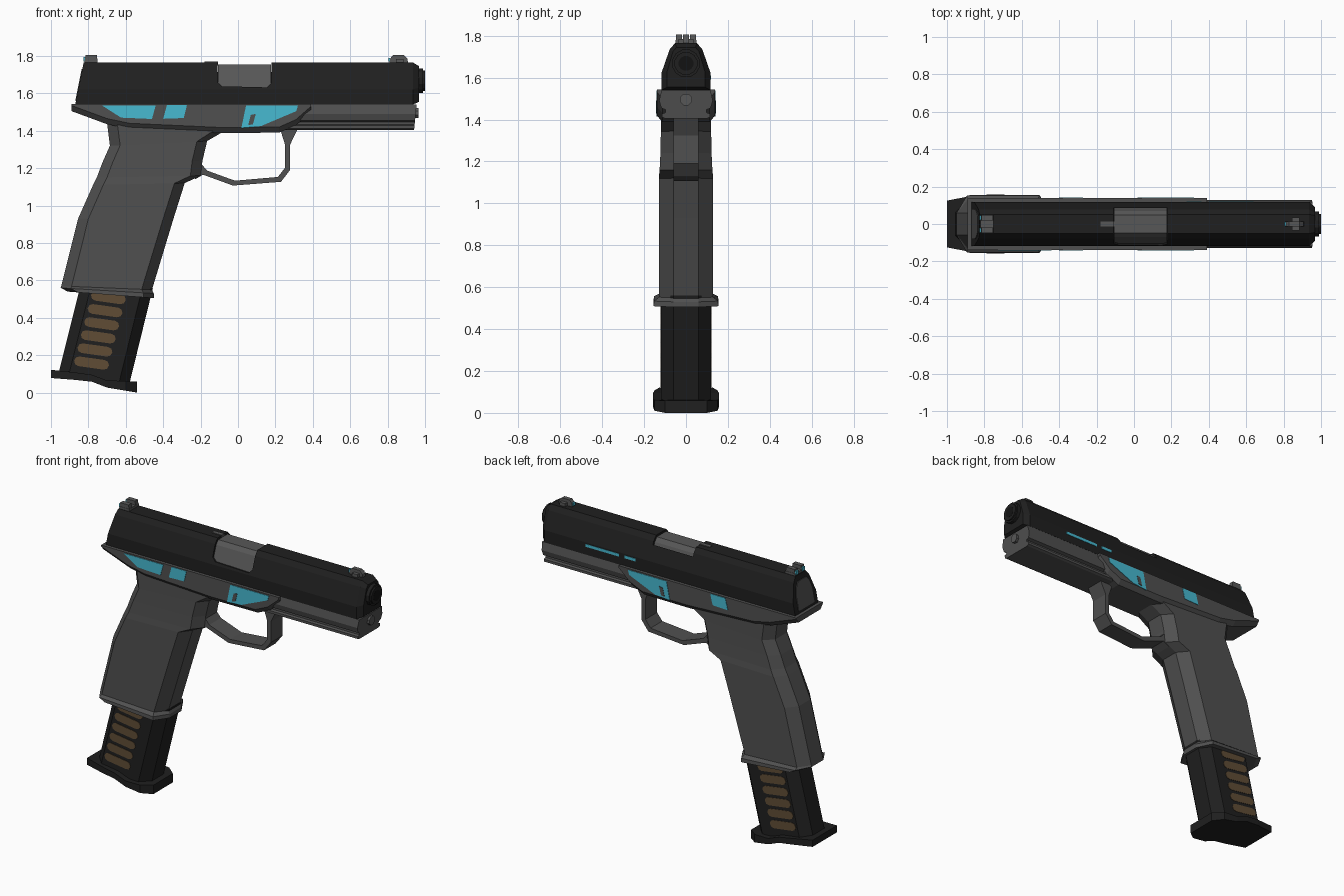
import bpy, bmesh, math


def material(name, r, g, b):
    m = bpy.data.materials.new(name)
    m.diffuse_color = (r, g, b, 1)
    return m


GRAY = material("frame gray", 0.08, 0.08, 0.08)
STEEL = material("steel gray", 0.095, 0.095, 0.095)
BLACK = material("slide black", 0.014, 0.014, 0.014)
DARK = material("bore black", 0.006, 0.006, 0.006)
TEAL = material("teal", 0.063, 0.49, 0.64)
BRASS = material("dull brass", 0.115, 0.073, 0.036)


def loft(name, rings, mat):
    """Skin a list of equal-length point rings and cap both ends."""
    bm = bmesh.new()
    vs = [[bm.verts.new(p) for p in ring] for ring in rings]
    n = len(vs[0])
    for a, b in zip(vs, vs[1:]):
        for i in range(n):
            bm.faces.new((a[i], a[(i + 1) % n], b[(i + 1) % n], b[i]))
    bm.faces.new(vs[0])
    bm.faces.new(vs[-1])
    bmesh.ops.recalc_face_normals(bm, faces=bm.faces)
    me = bpy.data.meshes.new(name)
    bm.to_mesh(me)
    bm.free()
    me.materials.append(mat)
    ob = bpy.data.objects.new(name, me)
    bpy.context.collection.objects.link(ob)
    return ob


def prism(name, profile, y0, y1, mat):
    return loft(name, [[(x, y, z) for x, z in profile] for y in (y0, y1)], mat)


def box(name, x0, x1, y0, y1, z0, z1, mat):
    return prism(name, [(x0, z0), (x1, z0), (x1, z1), (x0, z1)], y0, y1, mat)


def tube(name, x0, x1, z, r, n, mat):
    c = [(r * math.cos((i + .5) * math.tau / n), z + r * math.sin((i + .5) * math.tau / n)) for i in range(n)]
    return loft(name, [[(x, y, h) for y, h in c] for x in (x0, x1)], mat)


def cross(x, half, shear=0.0):
    """Mirrored y-z section at x; half runs bottom to top on +y."""
    full = half + [(-y, z) for y, z in reversed(half)]
    return [(x + shear * (z - 1.54), y, z) for y, z in full]


def octagon(xb, xf, zb, zf, hw, cy=0.06, cx=0.055):
    """Chamfered plan section, tilted from the back height to the front one."""
    half = [(xf, cy), (xf - cx, hw), (xb + cx, hw), (xb, cy)]
    full = half + [(x, -y) for x, y in reversed(half)]
    return [(x, y, zb + (zf - zb) * (x - xb) / (xf - xb)) for x, y in full]


# Slide with ejection port cut
sec = [(0.118, 1.54), (0.118, 1.62), (0.078, 1.735), (0.052, 1.765)]
nose = [(0.09, 1.555), (0.09, 1.63), (0.062, 1.725), (0.045, 1.745)]
slide = loft("slide", [cross(-0.87, sec, 0.2), cross(0.935, sec), cross(0.968, nose)], BLACK)
port = [(-0.11, 1.9), (-0.11, 1.66), (-0.085, 1.638), (0.155, 1.632), (0.178, 1.655), (0.178, 1.9)]
cutter = prism("port_cutter", port, -0.2, 0.085, BLACK)
cutter.hide_render = True
cutter.hide_viewport = True
mod = slide.modifiers.new("port", "BOOLEAN")
mod.operation = "DIFFERENCE"
mod.object = cutter
mod.solver = "EXACT"
chamber = [(0.108, 1.60), (0.106, 1.63), (0.07, 1.728), (0.048, 1.753)]
loft("chamber", [cross(-0.108, chamber), cross(0.176, chamber)], STEEL)
box("loaded_indicator", -0.18, -0.108, -0.013, 0.013, 1.75, 1.769, STEEL)
plate = [(0.08, 1.56), (0.08, 1.65), (0.065, 1.70), (0.04, 1.73)]
loft("slide_back_plate", [cross(-0.874, plate, 0.2), cross(-0.86, plate, 0.2)], GRAY)

# Barrel and guide rod
tube("muzzle", 0.94, 0.99, 1.668, 0.068, 12, BLACK)
tube("muzzle_crown", 0.98, 1.0, 1.668, 0.056, 12, BLACK)
tube("bore", 0.99, 1.001, 1.668, 0.036, 12, DARK)
tube("guide_rod", 0.93, 0.966, 1.495, 0.03, 8, STEEL)

# Sights
box("rear_sight_base", -0.82, -0.75, -0.05, 0.05, 1.755, 1.78, STEEL)
for s in (-1, 1):
    a, b = sorted((s * 0.018, s * 0.048))
    prism("rear_sight_post", [(-0.82, 1.77), (-0.75, 1.77), (-0.755, 1.805), (-0.815, 1.805)], a, b, STEEL)
    box("rear_sight_dot", -0.826, -0.818, s * 0.033 - 0.012, s * 0.033 + 0.012, 1.77, 1.795, TEAL)
prism("front_sight", [(0.81, 1.76), (0.91, 1.76), (0.905, 1.785), (0.885, 1.805), (0.83, 1.805), (0.812, 1.785)],
      -0.014, 0.014, STEEL)
box("front_sight_base", 0.845, 0.885, -0.036, 0.036, 1.755, 1.785, STEEL)
box("front_sight_dot", 0.804, 0.812, -0.01, 0.01, 1.77, 1.79, TEAL)

# Upper frame and dust cover
stations = [(-0.89, 1.505), (-0.70, 1.435), (-0.58, 1.41), (-0.1, 1.388), (0.22, 1.39), (0.31, 1.43), (0.39, 1.50)]
loft("frame", [cross(x, [(0.112, z), (0.138, z + 0.03), (0.138, 1.543)], 0.0) for x, z in stations], GRAY)
dust = [(0.1, 1.405), (0.114, 1.412), (0.114, 1.428), (0.098, 1.433), (0.098, 1.447),
        (0.118, 1.455), (0.128, 1.49), (0.117, 1.54)]
loft("dust_cover", [cross(x, dust, 0.1) for x in (0.2, 0.955)], GRAY)

# Grip
grip = [(-0.70, -0.07, 1.44, 1.40, 0.12), (-0.685, -0.165, 1.32, 1.345, 0.12),
        (-0.725, -0.19, 1.23, 1.24, 0.122), (-0.755, -0.2, 1.15, 1.16, 0.126),
        (-0.775, -0.285, 1.11, 1.12, 0.13), (-0.855, -0.345, 0.93, 0.93, 0.13),
        (-0.945, -0.46, 0.57, 0.55, 0.13), (-0.948, -0.45, 0.56, 0.53, 0.153),
        (-0.91, -0.45, 0.54, 0.505, 0.155)]
loft("grip", [octagon(*g) for g in grip], GRAY)

# Trigger guard: outer and inner edge pairs
outer = [(-0.23, 1.14), (-0.187, 1.165), (-0.027, 1.107), (0.23, 1.127), (0.278, 1.19), (0.278, 1.325), (0.32, 1.41)]
inner = [(-0.22, 1.25), (-0.165, 1.187), (-0.016, 1.133), (0.213, 1.153), (0.25, 1.2), (0.25, 1.33), (0.225, 1.41)]
loft("trigger_guard", [[(a, -0.06, b), (a, 0.06, b), (c, 0.06, d), (c, -0.06, d)]
                       for (a, b), (c, d) in zip(outer, inner)], GRAY)

# Magazine and base plate
loft("magazine", [octagon(-0.835, -0.455, 0.60, 0.56, 0.12), octagon(-0.96, -0.58, 0.10, 0.05, 0.12)], BLACK)
base = [(-1.0, 0.078, 0.122, 0.125), (-0.87, 0.068, 0.108, 0.15), (-0.78, 0.058, 0.095, 0.157),
        (-0.70, 0.027, 0.065, 0.157), (-0.60, 0.01, 0.062, 0.15), (-0.54, 0.0, 0.058, 0.10)]
loft("magazine_base", [cross(x, [(w, a), (w, b)]) for x, a, b, w in base], BLACK)


# Witness-hole cartridges on both sides
def capsule(cx, cz, half, r, tilt):
    pts = []
    for i in range(10):
        t = -math.pi / 2 + math.pi * (i % 5) / 4 + (math.pi if i > 4 else 0)
        x, z = r * math.cos(t) + (half if i < 5 else -half), r * math.sin(t)
        pts.append((cx + x * math.cos(tilt) - z * math.sin(tilt), cz + x * math.sin(tilt) + z * math.cos(tilt)))
    return pts


PANELS = {
    "rear_panel": [(-0.727, 1.535), (-0.44, 1.535), (-0.46, 1.463), (-0.625, 1.47)],
    "middle_panel": [(-0.38, 1.538), (-0.273, 1.538), (-0.29, 1.468), (-0.40, 1.464)],
    "front_panel": [(0.043, 1.535), (0.32, 1.535), (0.312, 1.505), (0.123, 1.425), (0.018, 1.415)],
}
for s in (-1, 1):
    for i in range(6):
        prism("cartridge", capsule(-0.693 - 0.018 * i, 0.508 - 0.07 * i, 0.068, 0.026, -0.14),
              s * 0.115, s * 0.1225, BRASS)
    # Teal side panels with a dark pin
    for name, prof in PANELS.items():
        if s > 0 and name == "rear_panel":
            continue
        prism(name, prof, s * 0.133, s * 0.141, TEAL)
    prism("frame_pin", [(0.055, 1.43), (0.08, 1.435), (0.095, 1.49), (0.068, 1.485)], s * 0.135, s * 0.143, GRAY)

# Teal stripes on the far side of the slide
for a, b in ((0.40, 0.64), (0.28, 0.36)):
    box("slide_stripe", a, b, 0.113, 0.1205, 1.592, 1.61, TEAL)
